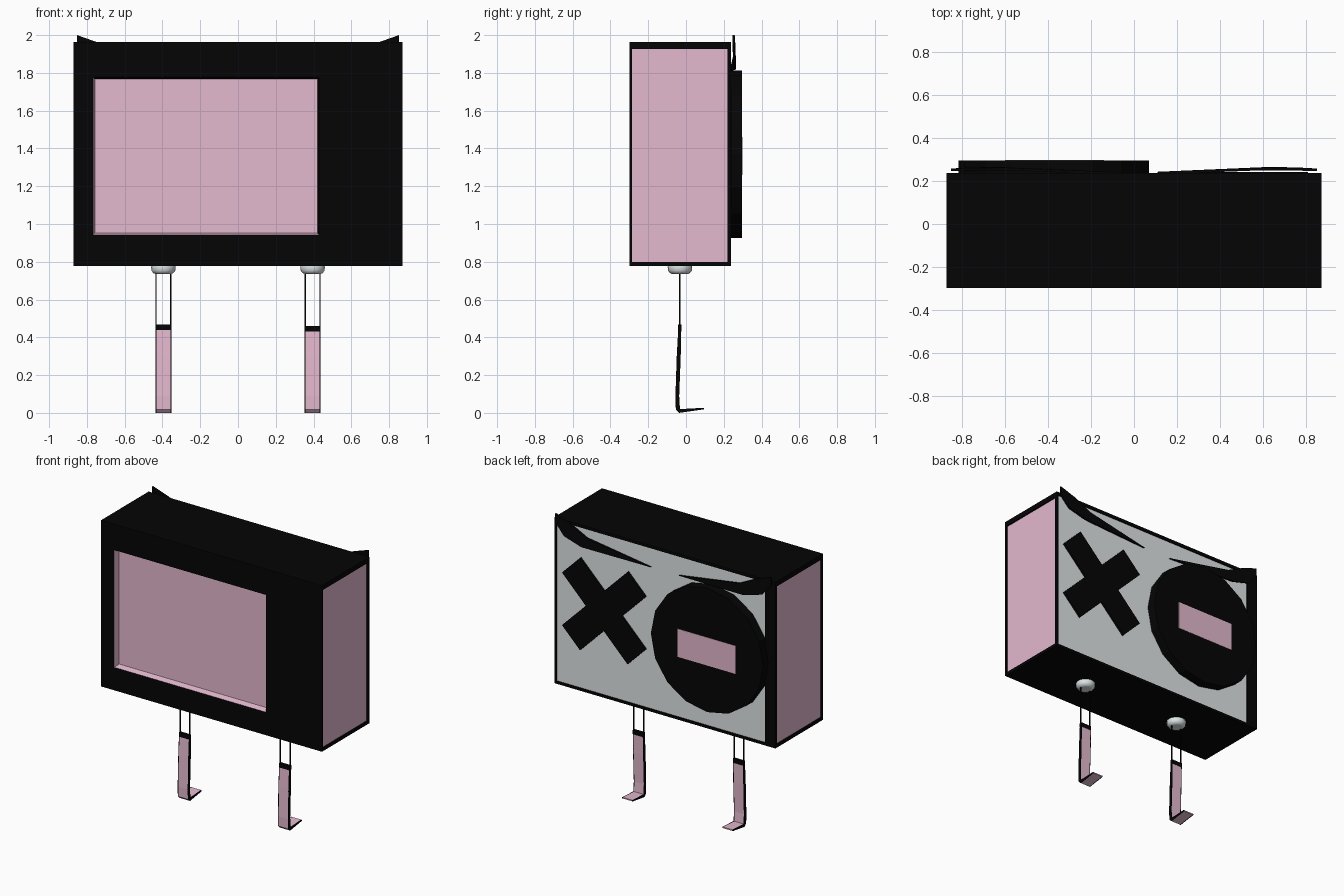
import bpy, bmesh, math
from mathutils import Vector

if "Cube" in bpy.data.objects:
    bpy.data.objects.remove(bpy.data.objects["Cube"])


def mat(name, r, g, b):
    m = bpy.data.materials.new(name)
    m.diffuse_color = (r, g, b, 1)
    m.use_nodes = True
    m.node_tree.nodes["Principled BSDF"].inputs["Base Color"].default_value = m.diffuse_color
    return m


BLACK = mat("black", 0.0015, 0.0015, 0.0015)
PINK = mat("dusty pink", 0.775, 0.485, 0.62)
GREY = mat("pale grey", 0.73, 0.78, 0.78)


def finish(bm, name, *mats):
    bmesh.ops.recalc_face_normals(bm, faces=bm.faces[:])
    me = bpy.data.meshes.new(name)
    bm.to_mesh(me)
    bm.free()
    for m in mats:
        me.materials.append(m)
    ob = bpy.data.objects.new(name, me)
    bpy.context.collection.objects.link(ob)
    return ob


def box(name, lo, hi, m):
    bm = bmesh.new()
    bmesh.ops.create_cube(bm, size=1)
    for v in bm.verts:
        v.co = [a + (c + 0.5) * (b - a) for a, b, c in zip(lo, hi, v.co)]
    return finish(bm, name, m)


def prism(name, pts, offset, m):
    """Closed outline of 3D points, extruded by offset."""
    bm = bmesh.new()
    f = bm.faces.new([bm.verts.new(p) for p in pts])
    r = bmesh.ops.extrude_face_region(bm, geom=[f], use_keep_orig=True)
    vs = [g for g in r["geom"] if isinstance(g, bmesh.types.BMVert)]
    bmesh.ops.translate(bm, verts=vs, vec=Vector(offset))
    return finish(bm, name, m)


# cabinet: box with recessed back, side and screen panels
X, Y0, Y1, Z0, Z1 = 0.871, -0.298, 0.237, 0.778, 1.963
bm = bmesh.new()
bmesh.ops.create_cube(bm, size=1)
for v in bm.verts:
    v.co = (v.co.x * 2 * X, Y0 + (v.co.y + 0.5) * (Y1 - Y0), Z0 + (v.co.z + 0.5) * (Z1 - Z0))


def inset_panel(normal, axis, rect, index, depth=0.01):
    """Inset the face on one side to the rectangle (a0, a1, z0, z1) and recess it."""
    bm.normal_update()
    f = max(bm.faces, key=lambda q: q.normal.dot(Vector(normal)) * q.calc_area())
    bmesh.ops.inset_individual(bm, faces=[f], thickness=0.01)
    mid = f.calc_center_median()
    for v in f.verts:
        v.co[axis] = rect[0] if v.co[axis] < mid[axis] else rect[1]
        v.co.z = rect[2] if v.co.z < mid.z else rect[3]
    if depth:
        bm.normal_update()
        bmesh.ops.inset_individual(bm, faces=[f], thickness=0.0, depth=-depth)
    f.material_index = index
    return f


inset_panel((0, 1, 0), 0, (-0.79, 0.858, 0.795, 1.942), 2)
for s in (-1, 1):
    inset_panel((s, 0, 0), 1, (Y0 + 0.011, Y1 - 0.017, 0.80, 1.927), 1)
screen = inset_panel((0, -1, 0), 0, (-0.768, 0.43, 0.942, 1.778), 0, 0)
bmesh.ops.inset_individual(bm, faces=[screen], thickness=0.014, depth=-0.042)
screen.material_index = 1
# left and bottom screen reveals are pink
for e in screen.edges:
    c = (e.verts[0].co + e.verts[1].co) / 2
    if c.x < -0.7 or c.z < 1.0:
        for f in e.link_faces:
            f.material_index = 1
finish(bm, "cabinet", BLACK, PINK, GREY)

# round eye with a pink slot plate
n = 16
prism("round_eye", [(-0.373 + 0.443 * math.cos(2 * math.pi * i / n), Y1 - 0.011,
                     1.37 + 0.443 * math.sin(2 * math.pi * i / n)) for i in range(n)],
      (0, 0.07, 0), BLACK)
box("eye_slot", (-0.60, 0.290, 1.26), (-0.14, 0.298, 1.46), PINK)

# crossed eye: twelve-point cross turned by 45 degrees
cross = []
for k in range(4):
    for a, b in ((0.1, 0.1), (0.1, 0.365), (-0.1, 0.365)):
        t = math.pi / 4 + k * math.pi / 2
        cross.append((0.48 + a * math.cos(t) - b * math.sin(t), Y1 - 0.011,
                      1.398 + a * math.sin(t) + b * math.cos(t)))
prism("crossed_eye", cross, (0, 0.016, 0), BLACK)

# eyebrows, knobs and legs on both sides
BROW = [(0.11, 0.243, 1.81), (0.60, 0.262, 1.893), (0.73, 0.261, 1.957), (0.852, 0.258, 2.0),
        (0.852, 0.258, 1.94), (0.78, 0.262, 1.86), (0.64, 0.266, 1.82)]
LEG = [(-0.025, 0.445), (-0.028, 0.30), (-0.036, 0.09), (-0.032, 0.02),
       (0.095, 0.027), (0.095, 0.019), (-0.036, 0.0), (-0.054, 0.018), (-0.056, 0.09),
       (-0.049, 0.30), (-0.041, 0.445)]
for s, side in ((-1, "left"), (1, "right")):
    prism(side + "_eyebrow", [(s * x, y, z) for x, y, z in BROW], (0, -0.012, 0), BLACK)

    # hip knob
    cx = s * 0.395
    bm = bmesh.new()
    rings = [[bm.verts.new((cx + r * math.cos(i * math.pi / 8), -0.032 + r * math.sin(i * math.pi / 8), z))
              for i in range(16)]
             for r, z in ((0.062, 0.785), (0.065, 0.773), (0.063, 0.753), (0.053, 0.74), (0.04, 0.735))]
    for a, b in zip(rings, rings[1:]):
        for i in range(16):
            bm.faces.new((a[i], a[i - 1], b[i - 1], b[i]))
    bm.faces.new(rings[0])
    bm.faces.new(rings[-1])
    for f in bm.faces:
        f.smooth = len(f.verts) == 4
    finish(bm, side + "_hip_knob", GREY)

    # pink leg and foot strip with black edges, cuff and wires
    prism(side + "_leg", [(cx - 0.037, y, z) for y, z in LEG], (0.074, 0, 0), PINK)
    for e in (-1, 1):
        x = cx + e * 0.039
        prism(side + "_leg_edge", [(x - 0.003, y, z) for y, z in LEG], (0.006, 0, 0), BLACK)
        box(side + "_leg_wire", (x - 0.003, -0.037, 0.45), (x + 0.003, -0.029, 0.75), BLACK)
    top = 0.465 - s * 0.004
    box(side + "_leg_cuff", (cx - 0.042, -0.043, top - 0.03), (cx + 0.042, -0.023, top), BLACK)
